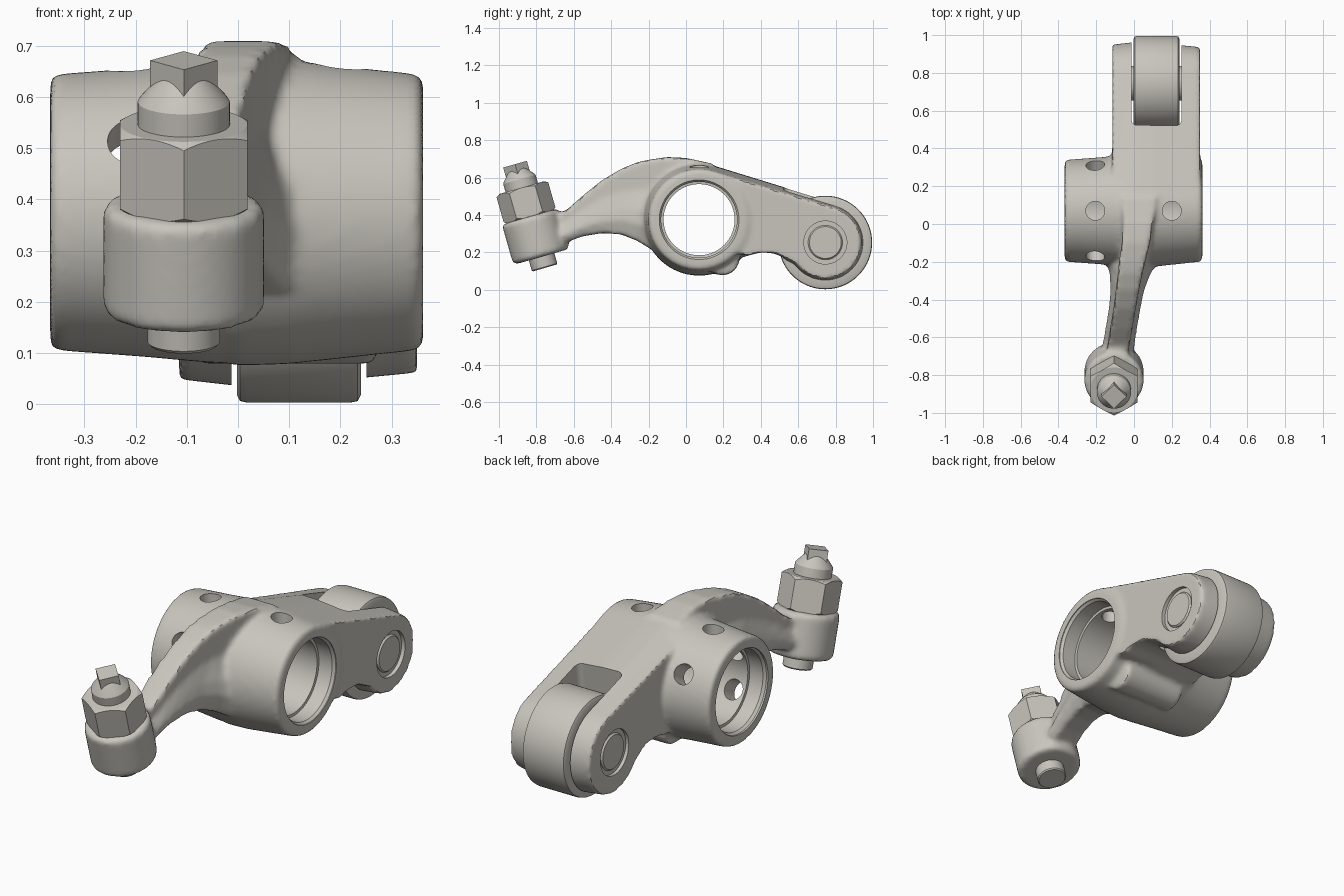
import bpy, bmesh, math
from mathutils import Matrix, Vector

if "Cube" in bpy.data.objects:
    bpy.data.objects.remove(bpy.data.objects["Cube"])

steel = bpy.data.materials.new("warm grey steel")
steel.diffuse_color = (0.58, 0.56, 0.51, 1)
steel.use_nodes = True
steel.node_tree.nodes["Principled BSDF"].inputs["Base Color"].default_value = steel.diffuse_color

SHAFT = (0.07, 0.375)     # y, z of the shaft bore
AXLE = (0.745, 0.253)     # y, z of the roller axle
ALONG_X = Matrix.Rotation(math.pi / 2, 4, 'Y')


def x_axis(c, x=0):
    return Matrix.Translation((x, c[0], c[1])) @ ALONG_X


def loft(name, rings, matrix=Matrix()):
    """Closed skin over rings of points, capped at both ends."""
    bm = bmesh.new()
    vs = [[bm.verts.new(matrix @ Vector(p)) for p in ring] for ring in rings]
    n = len(vs[0])
    for a, b in zip(vs, vs[1:]):
        for i in range(n):
            j = (i + 1) % n
            bm.faces.new((a[i], a[j], b[j], b[i]))
    bm.faces.new(vs[0])
    bm.faces.new(vs[-1])
    bmesh.ops.recalc_face_normals(bm, faces=bm.faces)
    me = bpy.data.meshes.new(name)
    bm.to_mesh(me)
    bm.free()
    me.materials.append(steel)
    ob = bpy.data.objects.new(name, me)
    bpy.context.collection.objects.link(ob)
    return ob


def lathe(name, profile, matrix=Matrix(), n=64):
    """Turn (radius, height) pairs around local z."""
    rings = []
    for r, h in profile:
        rings.append([(r * math.sin(2 * math.pi * i / n), r * math.cos(2 * math.pi * i / n), h)
                      for i in range(n)])
    return loft(name, rings, matrix)


def activate(ob):
    bpy.ops.object.select_all(action='DESELECT')
    ob.select_set(True)
    bpy.context.view_layer.objects.active = ob


def apply(ob, kind, **settings):
    activate(ob)
    m = ob.modifiers.new(kind, kind)
    for k, v in settings.items():
        setattr(m, k, v)
    bpy.ops.object.modifier_apply(modifier=m.name)


def boolean(ob, tool, op='DIFFERENCE'):
    apply(ob, 'BOOLEAN', operation=op, solver='EXACT', object=tool)
    bpy.data.objects.remove(tool)


def smooth(ob, deg=32):
    activate(ob)
    bpy.ops.object.shade_smooth_by_angle(angle=math.radians(deg))


def arc(c, r, a0, a1, n):
    for i in range(n):
        a = math.radians(a0 + (a1 - a0) * i / (n - 1))
        yield (c[0] + r * math.cos(a), c[1] + r * math.sin(a))


# Forked half of the rocker: side outline around shaft and axle, drafted in x
def fork_ring(x, R, r):
    dy, dz = AXLE[0] - SHAFT[0], AXLE[1] - SHAFT[1]
    t = math.degrees(math.atan2(dz, dy) + math.acos((R - r) / math.hypot(dy, dz)))
    pts = list(arc(AXLE, r, t, -145, 32))
    pts += [(0.51, 0.18), (0.46, 0.197), (0.40, 0.20), (0.34, 0.185)]
    pts += list(arc(SHAFT, R, -43, t - 360, 40))
    return [(x, y, z) for y, z in pts]


body = loft("rocker_body", [fork_ring(*s) for s in (
    (-0.115, 0.275, 0.205), (0.0, 0.3, 0.218), (0.1, 0.297, 0.216), (0.35, 0.27, 0.192))])

# Shaft tube, slightly barrelled
tube = lathe("tube", [(0.262, -0.367), (0.27, -0.355), (0.283, -0.18), (0.295, -0.05),
                      (0.295, 0.08), (0.283, 0.2), (0.27, 0.35), (0.262, 0.362)], x_axis(SHAFT))
# Rounded lug under the tube
lug = lathe("lug", [(0.09, -0.08), (0.09, 0.27)], x_axis((0.195, 0.168)))


# Curved arm with a narrow top rib: y, centre x, top, bottom, rib and foot half widths
def arm_ring(y, x, t, b, w, f):
    h = t - b
    half = [(w, t), (w * 0.95, t - 0.35 * h), (f * 0.9, b + 0.4 * h), (f, b + 0.22 * h), (f * 0.75, b)]
    return [(x + u, y, z) for u, z in half] + [(x - u, y, z) for u, z in reversed(half)]


arm = loft("arm", [arm_ring(*s) for s in (
    (0.14, 0.03, 0.675, 0.30, 0.09, 0.15),
    (0.0, 0.02, 0.705, 0.20, 0.08, 0.18),
    (-0.1, 0.01, 0.71, 0.20, 0.075, 0.17),
    (-0.2, -0.01, 0.695, 0.225, 0.07, 0.14),
    (-0.26, -0.02, 0.682, 0.262, 0.066, 0.11),
    (-0.35, -0.035, 0.645, 0.298, 0.062, 0.09),
    (-0.45, -0.05, 0.585, 0.303, 0.06, 0.085),
    (-0.55, -0.067, 0.505, 0.287, 0.06, 0.085),
    (-0.64, -0.082, 0.425, 0.255, 0.06, 0.088),
    (-0.74, -0.1, 0.385, 0.24, 0.055, 0.088))])

# Tilted boss for the adjuster
TILT = Matrix.Translation((-0.106, -0.755, 0.117)) @ Matrix.Rotation(math.radians(16), 4, 'X')
boss = lathe("boss", [(0.145, 0.062), (0.157, 0.075), (0.157, 0.275), (0.145, 0.287)], TILT)

# Fuse the casting and round its joints
activate(body)
for part in (tube, lug, arm, boss):
    part.select_set(True)
bpy.ops.object.join()
apply(body, 'REMESH', mode='VOXEL', voxel_size=0.0125)
apply(body, 'SMOOTH', factor=0.5, iterations=7)

# Shaft bore with stepped mouths
bore = [(0.213, 0.5), (0.213, 0.358), (0.203, 0.345), (0.203, 0.27), (0.19, 0.268)]
boolean(body, lathe("bore", [(r, -h) for r, h in bore] + bore[::-1], x_axis(SHAFT), 96))

# Oil holes: two on top, one straight through at an angle, one blind
for x, deg, start in ((-0.205, 0, 0.1), (0.2, 0, 0.1), (-0.205, -60, -0.5), (-0.205, 60, 0.1)):
    m = Matrix.Translation((x, *SHAFT)) @ Matrix.Rotation(math.radians(deg), 4, 'X')
    boolean(body, lathe("drill", [(0.05, start), (0.05, 0.5)], m, 32))

# Roller slot
slot = loft("slot", [[(x, y, z) for x, y in ((-0.013, 0), (0.251, 0), (0.251, 0.9), (-0.013, 0.9))]
                     for z in (-0.6, 0.6)],
            Matrix.Translation((0, 0.481, 0.25)) @ Matrix.Rotation(math.radians(-8), 4, 'X'))
apply(slot, 'BEVEL', width=0.03, segments=4)
boolean(body, slot)

# Countersinks around the axle ends
for a, b in ((-0.2, -0.098), (0.33, 0.5)):
    boolean(body, lathe("sink", [(0.115, a), (0.115, b)], x_axis(AXLE)))
smooth(body, 35)

# Roller and its axle
roller = lathe("roller", [(0.17, 0.008), (0.18, -0.002), (0.235, -0.002), (0.247, 0.004), (0.25, 0.018),
                          (0.25, 0.22), (0.247, 0.234), (0.235, 0.24), (0.18, 0.24), (0.17, 0.23)],
               x_axis(AXLE), 96)
smooth(roller)
axle = lathe("roller_axle", [(0.085, -0.108), (0.092, -0.1), (0.092, 0.334), (0.085, 0.342)], x_axis(AXLE))
smooth(axle)

# Adjuster screw: foot, collar and cone
screw = lathe("adjuster_screw", [(0.066, 0.0), (0.071, 0.006), (0.071, 0.3), (0.09, 0.32), (0.09, 0.493),
                                 (0.084, 0.502), (0.042, 0.55)], TILT)
smooth(screw)
# Square drive
lathe("square_drive", [(0.066, 0.47), (0.066, 0.577)], TILT, 4)
# Lock nut with turned corners
nut = lathe("lock_nut", [(0.144, 0.284), (0.144, 0.447)], TILT, 6)
boolean(nut, lathe("turning", [(0.122, 0.28), (0.15, 0.3), (0.15, 0.431), (0.122, 0.448)], TILT), 'INTERSECT')
smooth(nut, 20)
